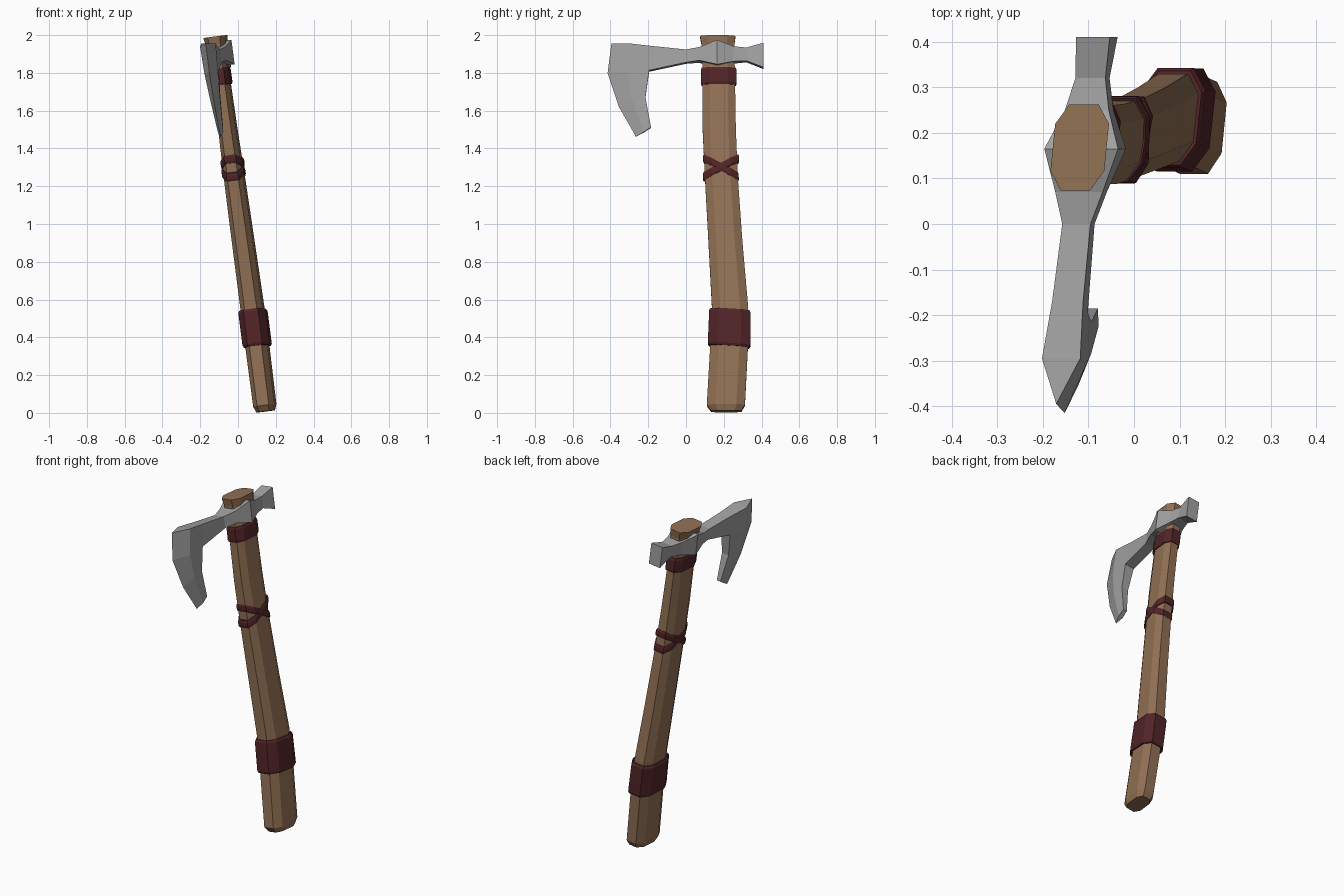
import bpy, bmesh
from mathutils import Vector

if "Cube" in bpy.data.objects:
    bpy.data.objects.remove(bpy.data.objects["Cube"])


def material(name, rgb):
    m = bpy.data.materials.new(name)
    m.diffuse_color = (*rgb, 1)
    m.use_nodes = True
    m.node_tree.nodes["Principled BSDF"].inputs["Base Color"].default_value = m.diffuse_color
    return m


WOOD = material("brown wood", (0.29, 0.165, 0.09))
LEATHER = material("dark red leather", (0.085, 0.018, 0.021))
STEEL = material("grey steel", (0.36, 0.36, 0.36))


def place(u, y, z):
    # The whole axe leans to -x and is turned a little about its shaft
    return Vector((0.143 - 0.1315 * z + 0.1 * (y - 0.17) + u, y, z + 0.13 * u))


def finish(bm, name, mat):
    bmesh.ops.remove_doubles(bm, verts=bm.verts, dist=1e-5)
    bmesh.ops.recalc_face_normals(bm, faces=bm.faces)
    me = bpy.data.meshes.new(name)
    bm.to_mesh(me)
    bm.free()
    me.materials.append(mat)
    ob = bpy.data.objects.new(name, me)
    bpy.context.collection.objects.link(ob)


# Shaft sections: height, centre y, half width in x, half width in y
SHAFT = [(0.008, 0.213, 0.045, 0.08), (0.04, 0.211, 0.056, 0.101),
         (0.35, 0.228, 0.058, 0.1), (0.56, 0.233, 0.058, 0.096),
         (0.9, 0.209, 0.055, 0.09), (1.25, 0.187, 0.051, 0.087),
         (1.5, 0.176, 0.046, 0.088), (1.84, 0.173, 0.042, 0.085),
         (1.95, 0.169, 0.052, 0.087), (1.992, 0.168, 0.059, 0.094)]
OCTAGON = [(1, -.55), (1, .55), (.55, 1), (-.55, 1),
           (-1, .55), (-1, -.55), (-.55, -1), (.55, -1)]


def section(z):
    for p, q in zip(SHAFT, SHAFT[1:]):
        if z <= q[0]:
            t = (z - p[0]) / (q[0] - p[0])
            return [a + (b - a) * t for a, b in zip(p[1:], q[1:])]
    return SHAFT[-1][1:]


def ring(bm, z, grow=0.0, slope=0.0):
    yc, a, b = section(z)
    a, b = a + grow, b + grow
    return [bm.verts.new(place(a * i, yc + b * j, z + slope * b * j)) for i, j in OCTAGON]


def loft(bm, rings, closed=False):
    pairs = list(zip(rings, rings[1:] + rings[:1])) if closed else list(zip(rings, rings[1:]))
    for r, s in pairs:
        for k in range(8):
            n = (k + 1) % 8
            bm.faces.new((r[k], r[n], s[n], s[k]))
    if not closed:
        bm.faces.new(rings[0])
        bm.faces.new(rings[-1])


# Wooden shaft
bm = bmesh.new()
loft(bm, [ring(bm, s[0]) for s in SHAFT])
finish(bm, "shaft", WOOD)


# Leather wraps around the shaft
def wrap(name, z0, z1, thick, slope=0.0):
    bm = bmesh.new()
    e = min(0.012, (z1 - z0) / 4)
    steps = [(z0, -0.006), (z0, thick * 0.5), (z0 + e, thick),
             (z1 - e, thick), (z1, thick * 0.5), (z1, -0.006)]
    loft(bm, [ring(bm, z, g, slope) for z, g in steps], closed=True)
    finish(bm, name, LEATHER)


wrap("grip_wrap", 0.35, 0.545, 0.013, -0.06)
wrap("collar_wrap", 1.735, 1.825, 0.009)
wrap("cross_wrap_a", 1.275, 1.318, 0.008, 0.52)
wrap("cross_wrap_b", 1.275, 1.318, 0.007, -0.52)

# Axe head: neck stations (y, top z, bottom z, half thickness)
NECK = [(0.41, 1.955, 1.825, 0.037), (0.32, 1.93, 1.86, 0.033),
        (0.25, 1.935, 1.855, 0.048), (0.165, 1.965, 1.835, 0.081),
        (0.07, 1.93, 1.86, 0.052), (0.0, 1.92, 1.852, 0.031)]
# Blade rows from heel to edge (y, z, half thickness)
BLADE = [[(-0.17, 1.937, 0.034), (-0.295, 1.95, 0.042), (-0.395, 1.955, 0)],
         [(-0.195, 1.81, 0.03), (-0.31, 1.80, 0.036), (-0.415, 1.80, 0)],
         [(-0.215, 1.67, 0.022), (-0.285, 1.655, 0.026), (-0.355, 1.62, 0)],
         [(-0.185, 1.51, 0.012), (-0.225, 1.485, 0.014), (-0.265, 1.462, 0)]]
neck = [[(y, t, h), (y, b, h)] for y, t, b, h in NECK] + [[BLADE[0][0], BLADE[1][0]]]
quads = [(p[0], q[0], q[1], p[1]) for p, q in zip(neck, neck[1:])]
for r, s in zip(BLADE, BLADE[1:]):
    quads += [(r[k], r[k + 1], s[k + 1], s[k]) for k in range(2)]

bm = bmesh.new()
edges = {}
for quad in quads:
    for side in (1, -1):
        bm.faces.new([bm.verts.new(place(side * h, y, z)) for y, z, h in quad])
    for a, b in zip(quad, quad[1:] + quad[:1]):
        key = frozenset((a, b))
        edges[key] = edges.get(key, 0) + 1
# Close the rim between the two sides
for key, count in edges.items():
    a, b = tuple(key)
    if count == 1 and (a[2] or b[2]):
        rim = [(a, 1), (b, 1), (b, -1), (a, -1)]
        pts = [place(s * p[2], p[0], p[1]) for p, s in rim if p[2] or s > 0]
        bm.faces.new([bm.verts.new(p) for p in pts])
finish(bm, "axe_head", STEEL)
